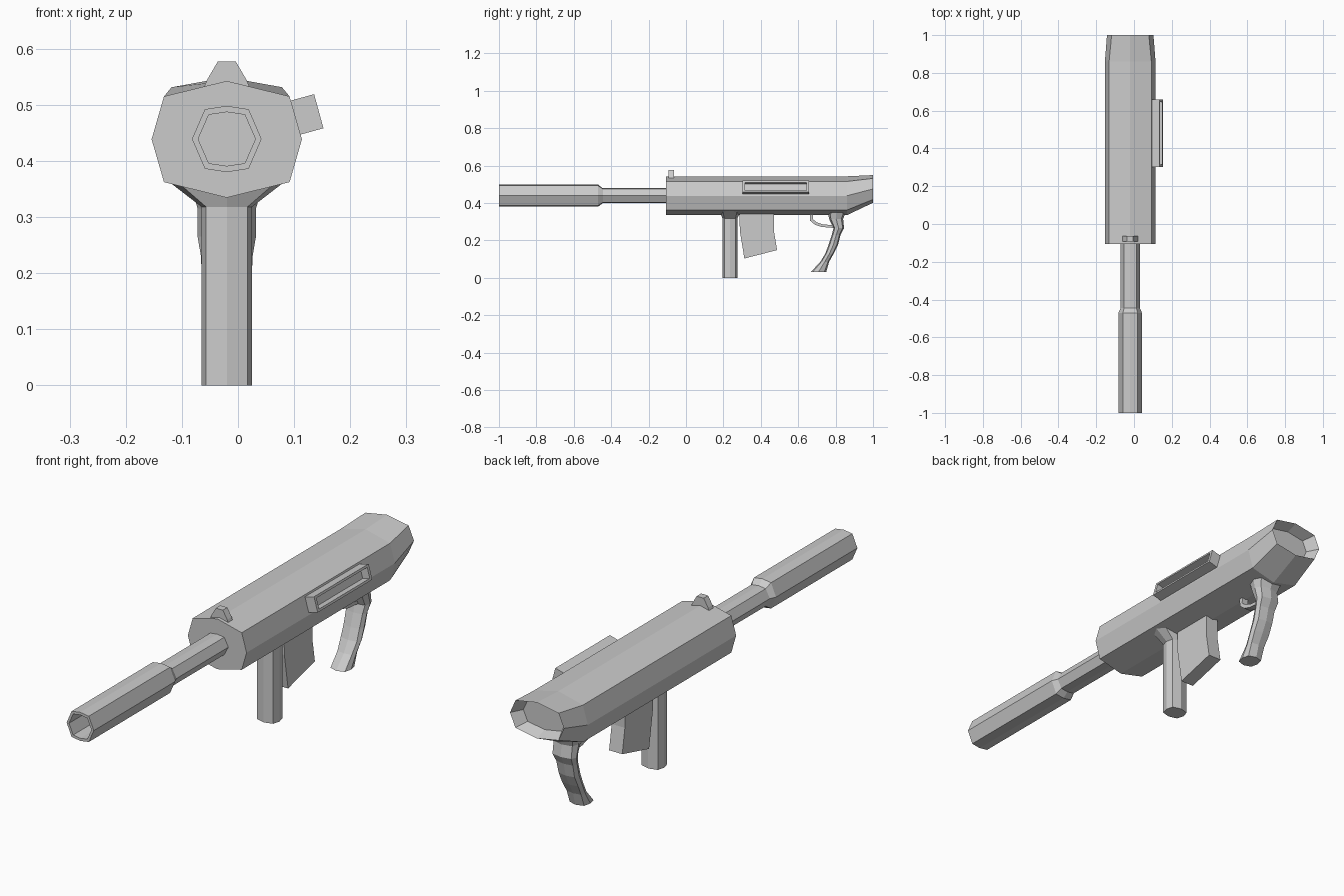
import bpy, bmesh
from mathutils import Vector

CX = -0.02   # centre plane of the gun


def loft(name, rings):
    """Skin a list of equal-length point rings and cap both ends."""
    bm = bmesh.new()
    vr = [[bm.verts.new(p) for p in r] for r in rings]
    n = len(vr[0])
    for a, b in zip(vr, vr[1:]):
        for i in range(n):
            j = (i + 1) % n
            bm.faces.new((a[i], a[j], b[j], b[i]))
    bm.faces.new(vr[0][::-1])
    bm.faces.new(vr[-1])
    bmesh.ops.recalc_face_normals(bm, faces=bm.faces)
    me = bpy.data.meshes.new(name)
    bm.to_mesh(me)
    bm.free()
    ob = bpy.data.objects.new(name, me)
    bpy.context.collection.objects.link(ob)
    return ob


def octagon(a, b, ka, kb):
    """Eight points with half sizes a, b; ka, kb place the diagonal corners."""
    return [(a, 0), (a * ka, b * kb), (0, b), (-a * ka, b * kb),
            (-a, 0), (-a * ka, -b * kb), (0, -b), (a * ka, -b * kb)]


def ring_y(y, zc, a, b, ka, kb):
    return [(CX + u, y, zc + v) for u, v in octagon(a, b, ka, kb)]


def ring_z(z, yc, a, b, ka=0.82, kb=0.75):
    return [(CX + u, yc + v, z) for u, v in octagon(a, b, ka, kb)]


def slab(name, profile, half):
    """Side profile (y, z) extruded across x."""
    return loft(name, [[(CX + s * half, y, z) for y, z in profile] for s in (-1, 1)])


# Receiver with tapered, recessed butt
loft("receiver", [
    ring_y(-0.107, 0.4385, 0.134, 0.104, 0.835, 0.735),
    ring_y(0.86, 0.4385, 0.134, 0.104, 0.835, 0.735),
    ring_y(1.0, 0.475, 0.123, 0.074, 0.80, 0.76),
    ring_y(0.95, 0.475, 0.097, 0.057, 0.80, 0.76)])

# Barrel and hollow suppressor
loft("barrel", [ring_y(y, 0.439, a, b, 0.63, 0.9) for y, a, b in (
    (-0.80, 0.051, 0.048), (-1.0, 0.051, 0.048), (-1.0, 0.062, 0.059),
    (-0.47, 0.062, 0.059), (-0.445, 0.051, 0.040), (-0.10, 0.051, 0.040))])

# Front sight
sight = [(-0.043, 0.525), (0.043, 0.525), (0.036, 0.543), (0.016, 0.577),
         (-0.016, 0.577), (-0.036, 0.543)]
loft("front_sight", [[(CX + x, y, z) for x, z in sight] for y in (-0.093, -0.064)])

# Ejection port frame, tilted to sit on the upper right facet
base, nrm, tan = Vector((0.104, 0.48, 0.4775)), Vector((0.964, 0, 0.265)), Vector((0.265, 0, -0.964))


def port_ring(depth, hy, hv):
    return [base + nrm * depth + tan * (sv * hv) + Vector((0, sy * hy, 0))
            for sy, sv in ((-1, -1), (1, -1), (1, 1), (-1, 1))]


loft("ejection_port", [port_ring(-0.01, 0.178, 0.0315), port_ring(0.0415, 0.178, 0.0315),
                       port_ring(0.0415, 0.165, 0.022), port_ring(0.008, 0.165, 0.022)])

# Foregrip flaring into the receiver underside
flare = [(x, y, 0.345 + 0.2 * abs(x - CX)) for x, y, z in ring_z(0, 0.235, 0.108, 0.052)]
loft("foregrip", [ring_z(0, 0.235, 0.045, 0.04), ring_z(0.318, 0.235, 0.045, 0.04), flare])

# Magazine
slab("magazine", [(0.285, 0.37), (0.288, 0.25), (0.312, 0.103), (0.487, 0.148),
                  (0.470, 0.25), (0.470, 0.37)], 0.03)

# Pistol grip: z, front y, back y, half width
grip = [(0.032, 0.668, 0.750, 0.040), (0.085, 0.718, 0.765, 0.040),
        (0.130, 0.745, 0.790, 0.045), (0.176, 0.762, 0.813, 0.044),
        (0.230, 0.780, 0.826, 0.046), (0.265, 0.788, 0.845, 0.052),
        (0.315, 0.765, 0.840, 0.052), (0.375, 0.755, 0.865, 0.070)]
loft("pistol_grip", [ring_z(z, (f + b) / 2, w, (b - f) / 2) for z, f, b, w in grip])

# Trigger guard
slab("trigger_guard", [(0.660, 0.36), (0.664, 0.305), (0.690, 0.283), (0.725, 0.272),
                       (0.795, 0.266), (0.795, 0.280), (0.730, 0.286), (0.700, 0.296),
                       (0.678, 0.313), (0.683, 0.36)], 0.015)
